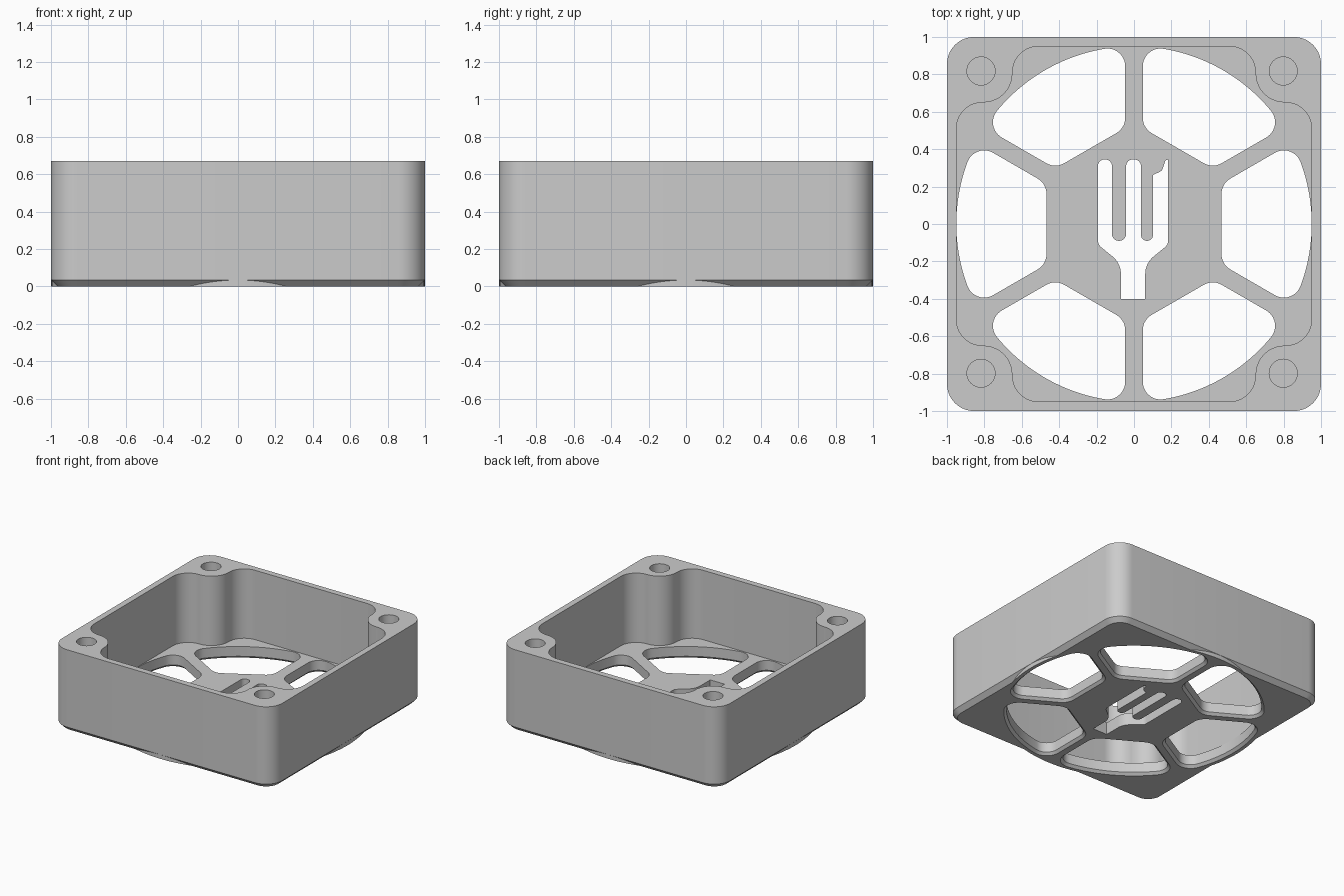
import bpy, bmesh, math
from mathutils import Vector

cube = bpy.data.objects.get("Cube")
if cube:
    bpy.data.objects.remove(cube, do_unlink=True)

HEIGHT, FLOOR, EDGE = 0.67, 0.10, 0.035
VENT_CHAMFER = 0.02

grey = bpy.data.materials.new("light grey plastic")
grey.use_nodes = True
colour = (0.6, 0.6, 0.6, 1)
grey.diffuse_color = colour
grey.node_tree.nodes["Principled BSDF"].inputs["Base Color"].default_value = colour


def arc(centre, radius, start, end, steps):
    return [Vector((centre[0] + radius * math.cos(a), centre[1] + radius * math.sin(a)))
            for a in (start + (end - start) * i / steps for i in range(steps + 1))]


def rounded(corners, steps=10):
    """Outline from (x, y, fillet radius) corners."""
    points = []
    for i, (x, y, r) in enumerate(corners):
        here = Vector((x, y))
        if r == 0:
            points.append(here)
            continue
        a = (Vector(corners[i - 1][:2]) - here).normalized()
        b = (Vector(corners[(i + 1) % len(corners)][:2]) - here).normalized()
        half = a.angle(b) / 2
        centre = here + (a + b).normalized() * r / math.sin(half)
        s = here + a * r / math.tan(half) - centre
        e = here + b * r / math.tan(half) - centre
        a0 = math.atan2(s.y, s.x)
        turn = (math.atan2(e.y, e.x) - a0 + math.pi) % math.tau - math.pi
        points += arc(centre, r, a0, a0 + turn, steps)
    return points


def loft(name, sections):
    """Closed solid through (z, outline) sections with equal point counts."""
    bm = bmesh.new()
    rings = [[bm.verts.new((p.x, p.y, z)) for p in outline] for z, outline in sections]
    for low, high in zip(rings, rings[1:]):
        for i in range(len(low)):
            j = (i + 1) % len(low)
            bm.faces.new((low[i], low[j], high[j], high[i]))
    bm.faces.new(rings[0][::-1])
    bm.faces.new(rings[-1])
    bmesh.ops.recalc_face_normals(bm, faces=bm.faces)
    mesh = bpy.data.meshes.new(name)
    bm.to_mesh(mesh)
    bm.free()
    mesh.materials.append(grey)
    obj = bpy.data.objects.new(name, mesh)
    bpy.context.collection.objects.link(obj)
    return obj


def combine(target, tool, operation):
    tool.hide_render = True
    mod = target.modifiers.new(tool.name, 'BOOLEAN')
    mod.operation, mod.solver, mod.object = operation, 'EXACT', tool
    bpy.context.view_layer.objects.active = target
    bpy.ops.object.modifier_apply(modifier=mod.name)
    bpy.data.objects.remove(tool, do_unlink=True)


def square(half, r):
    return rounded([(half, half, r), (-half, half, r), (-half, -half, r), (half, -half, r)])


# Outer block with chamfered lower edge
body = loft("fan_housing", [(0, square(1 - EDGE, 0.145 - EDGE)),
                            (EDGE, square(1, 0.145)), (HEIGHT, square(1, 0.145))])

# Round base plate that breaks through the chamfer mid-side
disc = arc((0, 0), 0.999, 0, math.tau, 128)[:-1]
combine(body, loft("base_disc", [(0, disc), (0.06, disc)]), 'UNION')

# Cavity, leaving a rounded post in each corner
quarter = [(0.95, 0.65, 0.14), (0.65, 0.65, 0.155), (0.65, 0.95, 0.14)]
corners = []
for turn in range(4):
    corners += quarter
    quarter = [(-y, x, r) for x, y, r in quarter]
cavity = rounded(corners)
combine(body, loft("cavity", [(FLOOR, cavity), (HEIGHT + 0.1, cavity)]), 'DIFFERENCE')

# Screw holes in the posts
for sx in (-1, 1):
    for sy in (-1, 1):
        hole = arc((sx * 0.808 - 0.01, sy * 0.808 + 0.01), 0.075, 0, math.tau, 32)[:-1]
        combine(body, loft("screw_hole", [(FLOOR, hole), (HEIGHT + 0.1, hole)]), 'DIFFERENCE')


def vent_outline(grow, turn):
    """Vent between two spokes, the hexagonal hub and the outer circle."""
    spoke, hub, rim, r = 0.047, 0.468, 0.95, 0.095
    a30 = math.pi / 6
    tip = a30 - math.asin((spoke + r) / (rim - r))
    outer = Vector((math.cos(tip), math.sin(tip))) * (rim - r)
    inner_x = hub + r
    inner = Vector((inner_x, inner_x * math.tan(a30) - (spoke + r) / math.cos(a30)))
    r += grow
    normal = math.pi / 2 + a30
    upper = (arc((0, 0), rim + grow, 0, tip, 16)[:-1] + arc(outer, r, tip, normal, 12)
             + arc(inner, r, normal, math.pi, 8))
    lower = [Vector((p.x, -p.y)) for p in upper[:0:-1]]
    c, s = math.cos(turn), math.sin(turn)
    return [Vector((p.x * c - p.y * s, p.x * s + p.y * c)) for p in upper + lower]


# Six chamfered air vents
for k in range(6):
    turn = k * math.pi / 3
    clear = vent_outline(0, turn)
    combine(body, loft("vent", [(-0.01, vent_outline(VENT_CHAMFER + 0.01, turn)),
                                (VENT_CHAMFER, clear), (FLOOR + 0.1, clear)]), 'DIFFERENCE')

# Fork-shaped opening with one broken tine
fork = rounded([
    (-0.193, 0.345, 0.035), (-0.193, -0.11, 0.05), (-0.07, -0.21, 0.12), (-0.07, -0.4, 0),
    (0.06, -0.4, 0), (0.06, -0.21, 0.12), (0.183, -0.11, 0.05), (0.183, 0.345, 0),
    (0.168, 0.34, 0), (0.15, 0.285, 0.03), (0.102, 0.262, 0), (0.102, -0.09, 0.032),
    (0.037, -0.09, 0.032), (0.037, 0.345, 0.035), (-0.042, 0.345, 0.035),
    (-0.042, -0.09, 0.037), (-0.118, -0.09, 0.037), (-0.118, 0.345, 0.035)], 8)
combine(body, loft("fork_opening", [(-0.1, fork), (FLOOR + 0.1, fork)]), 'DIFFERENCE')

bpy.ops.object.select_all(action='DESELECT')
body.select_set(True)
bpy.context.view_layer.objects.active = body
bpy.ops.object.shade_smooth_by_angle(angle=math.radians(30))
